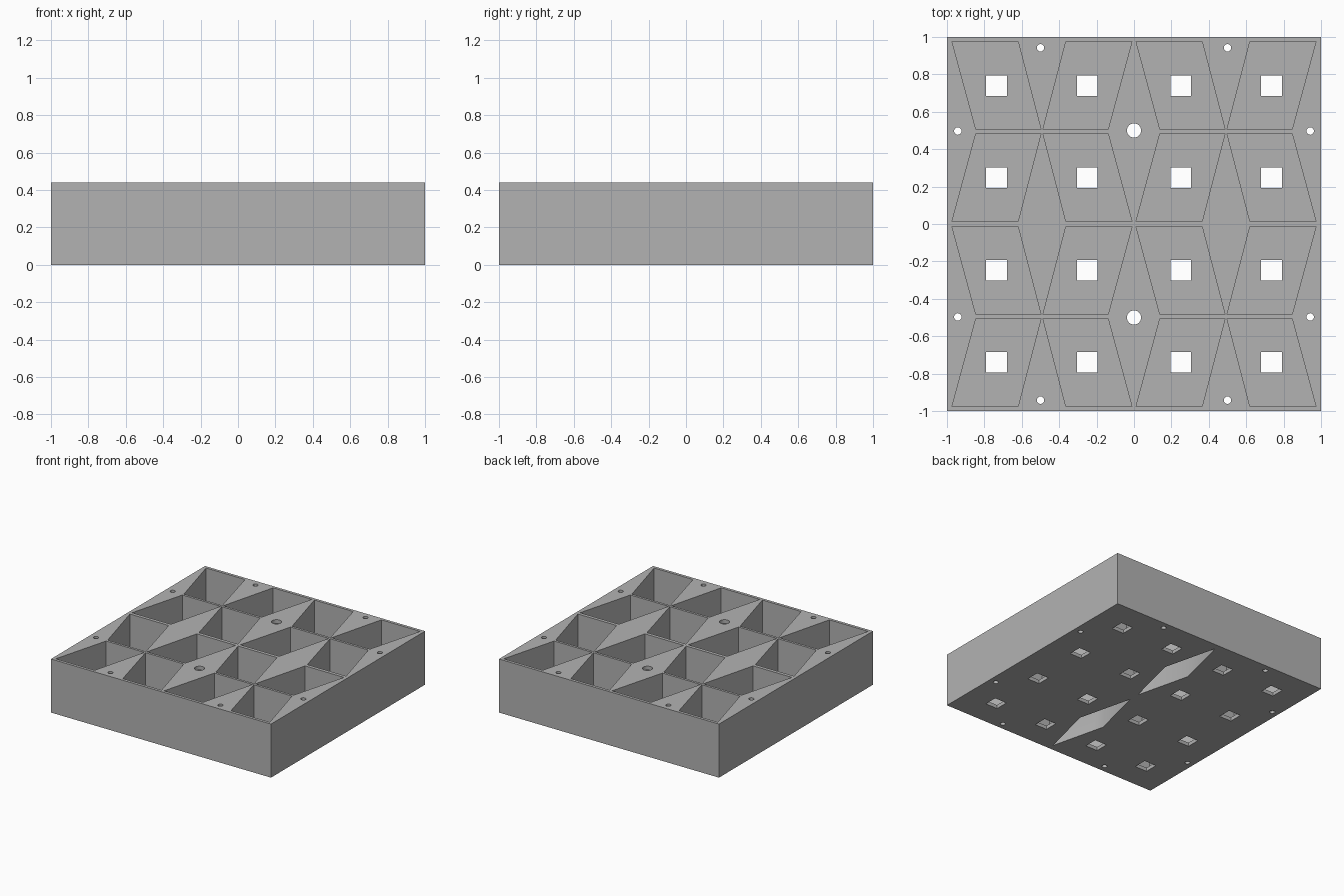
import bpy
import bmesh
import math
from itertools import product

if "Cube" in bpy.data.objects:
    bpy.data.objects.remove(bpy.data.objects["Cube"], do_unlink=True)

HEIGHT = 0.44
FLOOR = 0.03
MID = 0.495          # centre line of the rib between two pocket rows
SIGNS = (-1, 1)

grey = bpy.data.materials.new("plain grey")
grey.use_nodes = True
grey.diffuse_color = (0.45, 0.45, 0.45, 1)
grey.node_tree.nodes["Principled BSDF"].inputs["Base Color"].default_value = (0.45, 0.45, 0.45, 1)


def prism(bm, outline, low, high):
    """Add a closed upright prism over a flat outline."""
    bottom = [bm.verts.new((x, y, low)) for x, y in outline]
    top = [bm.verts.new((x, y, high)) for x, y in outline]
    bm.faces.new(bottom)
    bm.faces.new(top)
    for i in range(len(outline)):
        j = (i + 1) % len(outline)
        bm.faces.new((bottom[i], bottom[j], top[j], top[i]))


def ring(x, y, radius, sides, turn=0.0):
    """Regular polygon outline."""
    return [(x + radius * math.cos(turn + math.tau * i / sides),
             y + radius * math.sin(turn + math.tau * i / sides)) for i in range(sides)]


def make_object(name, bm):
    bmesh.ops.recalc_face_normals(bm, faces=bm.faces[:])
    mesh = bpy.data.meshes.new(name)
    bm.to_mesh(mesh)
    bm.free()
    mesh.materials.append(grey)
    obj = bpy.data.objects.new(name, mesh)
    bpy.context.scene.collection.objects.link(obj)
    return obj


# Solid block
bm = bmesh.new()
prism(bm, [(-1, -1), (1, -1), (1, 1), (-1, 1)], 0, HEIGHT)
tray = make_object("divided_tray", bm)

# Slanted pockets open at the top, mirrored into every quadrant
bm = bmesh.new()
inner = [(0.011, 0.976), (0.364, 0.976), (0.487, 0.505), (0.139, 0.505)]
outer = [(0.973, 0.976), (0.62, 0.976), (0.497, 0.505), (0.845, 0.505)]
for shape, sx, sy, flip in product((inner, outer), SIGNS, SIGNS, (False, True)):
    outline = [(sx * x, sy * (2 * MID - y if flip else y)) for x, y in shape]
    prism(bm, outline, FLOOR, HEIGHT + 0.1)

# Diamond recesses open at the bottom, inside the two central posts
for sy in SIGNS:
    y = sy * 0.4975
    prism(bm, [(0, y - 0.455), (0.112, y), (0, y + 0.455), (-0.112, y)],
          -0.1, HEIGHT - FLOOR)
pockets = make_object("pocket_cutter", bm)

# Holes that pass right through
bm = bmesh.new()
for sx, sy in product(SIGNS, SIGNS):
    for x, y in product((0.249, 0.735), (0.248, 0.74)):
        prism(bm, ring(sx * x, sy * y, 0.055 * math.sqrt(2), 4, math.pi / 4), -0.1, HEIGHT + 0.1)
    for x, y in ((0.5, 0.942), (0.942, 0.497)):
        prism(bm, ring(sx * x, sy * y, 0.02, 16), -0.1, HEIGHT + 0.1)
for sy in SIGNS:
    prism(bm, ring(0, sy * 0.5, 0.038, 32), -0.1, HEIGHT + 0.1)
holes = make_object("hole_cutter", bm)

# Cut the block, then discard the cutters
bpy.context.view_layer.objects.active = tray
tray.select_set(True)
for cutter in (pockets, holes):
    cutter.hide_render = True
    cut = tray.modifiers.new(cutter.name, "BOOLEAN")
    cut.operation = "DIFFERENCE"
    cut.solver = "EXACT"
    cut.object = cutter
    bpy.ops.object.modifier_apply(modifier=cut.name)
    bpy.data.objects.remove(cutter, do_unlink=True)

bpy.ops.object.shade_smooth_by_angle(angle=math.radians(30))
